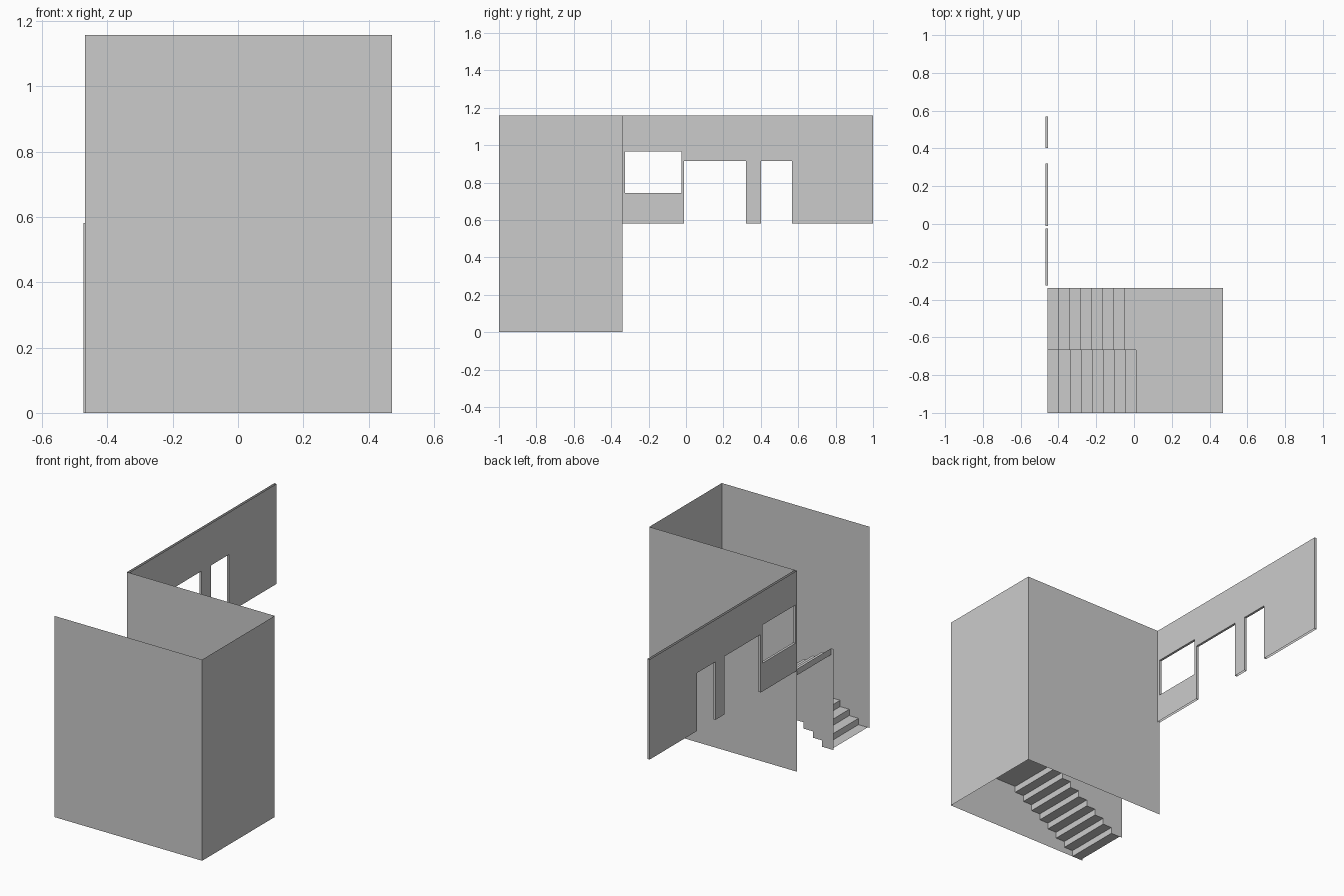
import bpy, bmesh, math

if "Cube" in bpy.data.objects:
    bpy.data.objects.remove(bpy.data.objects["Cube"])

X0, X1 = -0.469, 0.472          # shaft left / right
YF, YM, YB = -1.0, -0.668, -0.34  # front wall, stair divider, back wall
TOP, MID, FLOOR = 1.158, 0.291, 0.582
N = 8                           # risers per flight
START, RUN = -0.457, 0.0586
RISE = MID / N


def make_object(name, bm):
    bmesh.ops.remove_doubles(bm, verts=bm.verts, dist=1e-5)
    bmesh.ops.dissolve_limit(bm, angle_limit=math.radians(1),
                             verts=bm.verts, edges=bm.edges)
    mesh = bpy.data.meshes.new(name)
    bm.to_mesh(mesh)
    bm.free()
    obj = bpy.data.objects.new(name, mesh)
    bpy.context.collection.objects.link(obj)
    return obj


def face(bm, pts):
    return bm.faces.new([bm.verts.new(p) for p in pts])


def strip(name, profile, axis, a, b):
    """Sweep an open 2D profile along y (profile x,z) or z (profile x,y)."""
    bm = bmesh.new()
    put = (lambda p, t: (p[0], t, p[1])) if axis == 'y' else (lambda p, t: (p[0], p[1], t))
    for p, q in zip(profile, profile[1:]):
        face(bm, [put(p, a), put(q, a), put(q, b), put(p, b)])
    return make_object(name, bm)


# Stairwell walls: a three-sided thin shell
strip("stairwell_walls", [(X0, YF), (X1, YF), (X1, YB), (X0, YB)], 'z', 0, TOP)

# Stepped profiles: lower flight climbs to +x, upper flight climbs back to -x
lower, upper = [(START, 0)], []
for i in range(1, N + 1):
    x = START + i * RUN
    lower += [(x, (i - 1) * RISE), (x, i * RISE)]
for i in range(N):
    x = START + (N - 1 - i) * RUN
    upper += [(x, MID + i * RISE), (x, MID + (i + 1) * RISE)]

# Flights, each ending in its half of the landing
strip("lower_flight", lower + [(X1, MID)], 'y', YF, YM)
strip("upper_flight", [(X1, MID)] + upper, 'y', YM, YB)

# Divider panel filling the space between the two flights
bm = bmesh.new()
outline = [(-0.473, 0)] + lower[1:] + upper + [(-0.473, FLOOR)]
face(bm, [(x, YM, z) for x, z in outline])
make_object("divider_panel", bm)

# Upper corridor wall: two skins joined at the openings and end
XI = -0.455
holes = [(-0.325, -0.025, 0.745, 0.965),   # window
         (-0.01, 0.32, FLOOR, 0.916),      # wide doorway
         (0.402, 0.568, FLOOR, 0.916)]     # narrow doorway
ys = sorted({YB, 1.0, *[v for h in holes for v in h[:2]]})
zs = sorted({FLOOR, TOP, *[v for h in holes for v in h[2:]]})
bm = bmesh.new()
for ya, yb in zip(ys, ys[1:]):
    for za, zb in zip(zs, zs[1:]):
        yc, zc = (ya + yb) / 2, (za + zb) / 2
        if not any(h[0] < yc < h[1] and h[2] < zc < h[3] for h in holes):
            face(bm, [(X0, ya, za), (X0, ya, zb), (X0, yb, zb), (X0, yb, za)])
bmesh.ops.remove_doubles(bm, verts=bm.verts, dist=1e-5)
rims = [[v.co.copy() for v in e.verts] for e in bm.edges if e.is_boundary]
skins = [[v.co.copy() for v in f.verts] for f in bm.faces]
for pts in skins:
    face(bm, [(XI, p.y, p.z) for p in reversed(pts)])
for a, b in rims:
    # top and bottom of the wall stay open
    if not any(abs(a.z - z) < 1e-4 and abs(b.z - z) < 1e-4 for z in (FLOOR, TOP)):
        face(bm, [a, b, (XI, b.y, b.z), (XI, a.y, a.z)])
bmesh.ops.remove_doubles(bm, verts=bm.verts, dist=1e-5)
bmesh.ops.recalc_face_normals(bm, faces=bm.faces)
make_object("corridor_wall", bm)
